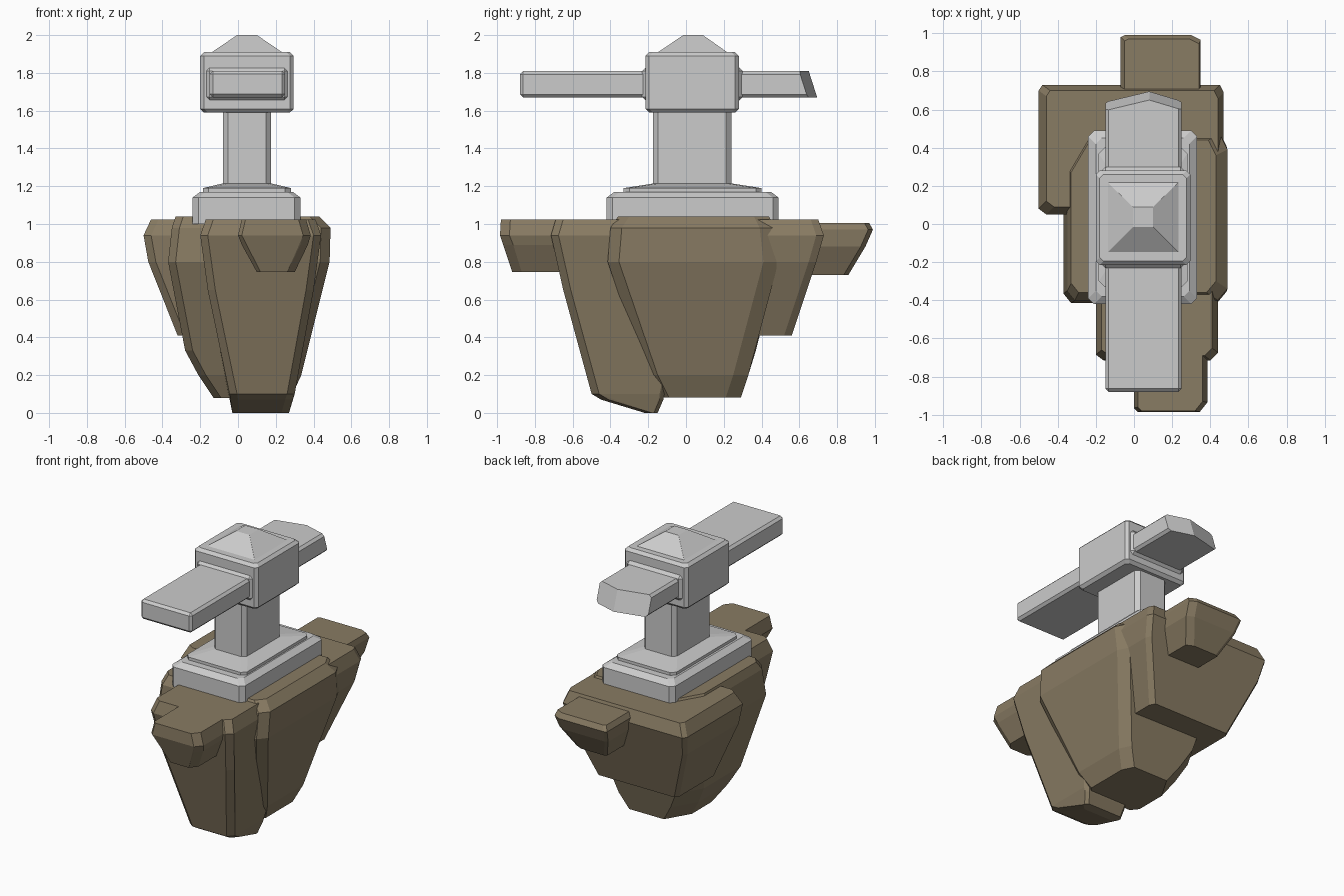
import bpy, bmesh
from mathutils import Vector


def finish(bm, name, mat=None):
    bmesh.ops.recalc_face_normals(bm, faces=bm.faces)
    me = bpy.data.meshes.new(name)
    bm.to_mesh(me)
    bm.free()
    ob = bpy.data.objects.new(name, me)
    bpy.context.collection.objects.link(ob)
    if mat:
        me.materials.append(mat)
    return ob


def ring(bm, z, x0, x1, y0, y1, cuts):
    # rectangle with cut corners, cuts = (dx, dy) for SW, SE, NE, NW
    (a, b), (c, d), (e, f), (g, h) = cuts
    pts = [(x0, y0 + b), (x0 + a, y0), (x1 - c, y0), (x1, y0 + d),
           (x1, y1 - f), (x1 - e, y1), (x0 + g, y1), (x0, y1 - h)]
    return [bm.verts.new((x, y, z)) for x, y in pts]


def loft(name, rings, cut):
    bm = bmesh.new()
    loops = [ring(bm, *r, [(cut, cut)] * 4) for r in rings]
    for lo, hi in zip(loops, loops[1:]):
        for i in range(8):
            j = (i + 1) % 8
            bm.faces.new((lo[i], lo[j], hi[j], hi[i]))
    bm.faces.new(loops[0][::-1])
    bm.faces.new(loops[-1])
    return finish(bm, name)


def rock(name, rings, cuts):
    bm = bmesh.new()
    for r in rings:
        ring(bm, *r, cuts)
    res = bmesh.ops.convex_hull(bm, input=bm.verts)
    loose = [v for v in bm.verts if not v.link_faces]
    bmesh.ops.delete(bm, geom=loose, context='VERTS')
    bmesh.ops.dissolve_limit(bm, angle_limit=0.06, verts=bm.verts, edges=bm.edges)
    return finish(bm, name, stone)


stone = bpy.data.materials.new("stone")
stone.diffuse_color = (0.25, 0.2, 0.125, 1)

# Rock chunks
rock("rock_core", [
    (1.04, -0.33, 0.43, -0.36, 0.44), (0.98, -0.35, 0.49, -0.40, 0.47),
    (0.80, -0.37, 0.485, -0.415, 0.49), (0.33, -0.28, 0.37, -0.26, 0.37),
    (0.20, -0.21, 0.335, -0.21, 0.33), (0.08, -0.13, 0.28, -0.15, 0.29)],
    [(0.04, 0.05), (0.05, 0.06), (0.04, 0.08), (0.1, 0.17)])
rock("rock_front", [
    (1.025, -0.17, 0.41, -0.69, 0.0), (0.94, -0.20, 0.44, -0.715, 0.0),
    (0.65, -0.16, 0.40, -0.65, 0.0), (0.10, -0.045, 0.30, -0.50, -0.12),
    (0.07, -0.04, 0.29, -0.45, -0.12), (0.0, -0.03, 0.27, -0.22, -0.15)],
    [(0.04, 0.03), (0.04, 0.04), (0.02, 0.02), (0.02, 0.02)])
rock("rock_back", [
    (1.025, -0.46, 0.44, 0.09, 0.70), (0.94, -0.50, 0.47, 0.05, 0.73),
    (0.80, -0.475, 0.45, 0.06, 0.69), (0.41, -0.32, 0.31, 0.12, 0.56)],
    [(0.04, 0.03), (0.03, 0.03), (0.02, 0.04), (0.02, 0.03)])
rock("rock_front_ledge", [
    (1.025, 0.02, 0.36, -0.98, -0.60), (0.94, 0.0, 0.385, -0.985, -0.60),
    (0.89, 0.02, 0.37, -0.965, -0.60), (0.745, 0.10, 0.30, -0.92, -0.60)],
    [(0.02, 0.02), (0.04, 0.05), (0.01, 0.01), (0.01, 0.01)])
rock("rock_back_ledge", [
    (1.005, -0.05, 0.34, 0.60, 0.97), (0.97, -0.07, 0.35, 0.60, 0.99),
    (0.88, -0.05, 0.34, 0.60, 0.95), (0.73, 0.02, 0.27, 0.60, 0.86)],
    [(0.01, 0.01), (0.01, 0.01), (0.05, 0.025), (0.02, 0.01)])

# Plinth with stepped, sloping top
loft("plinth", [
    (1.0, -0.24, 0.33, -0.42, 0.49), (1.14, -0.24, 0.33, -0.42, 0.49),
    (1.17, -0.20, 0.29, -0.38, 0.45), (1.17, -0.185, 0.28, -0.33, 0.40),
    (1.19, -0.185, 0.28, -0.33, 0.40), (1.215, -0.08, 0.175, -0.17, 0.24)], 0.03)

# Column
loft("column", [(1.18, -0.08, 0.175, -0.175, 0.24),
                (1.62, -0.08, 0.175, -0.175, 0.24)], 0.027)

# Head block with its pyramid cap
loft("head_block", [
    (1.59, -0.18, 0.275, -0.195, 0.26), (1.61, -0.2, 0.295, -0.215, 0.28),
    (1.89, -0.2, 0.295, -0.215, 0.28), (1.91, -0.18, 0.275, -0.195, 0.26)], 0.02)
loft("head_cap", [(1.905, -0.145, 0.24, -0.155, 0.225),
                  (2.0, -0.005, 0.1, -0.015, 0.09)], 0.001)


# Beam and its collar, bevelled boxes
def box(x0, x1, y0, y1, z0, z1, bevel):
    bm = bmesh.new()
    bmesh.ops.create_cube(bm, size=1)
    for v in bm.verts:
        v.co = ((x0 + x1) / 2 + v.co.x * (x1 - x0), (y0 + y1) / 2 + v.co.y * (y1 - y0),
                (z0 + z1) / 2 + v.co.z * (z1 - z0))
    bmesh.ops.bevel(bm, geom=bm.edges[:], offset=bevel, segments=1, affect='EDGES')
    return bm


finish(box(-0.17, 0.265, -0.232, 0.3, 1.653, 1.83, 0.02), "beam_collar")
beam = box(-0.15, 0.25, -0.88, 0.9, 1.67, 1.81, 0.017)
# Broken back end: two slanted cuts meeting in a ridge
for slope in (-0.24, 0.3):
    cut = bmesh.ops.bisect_plane(
        beam, geom=beam.verts[:] + beam.edges[:] + beam.faces[:],
        plane_co=Vector((0.08, 0.65, 1.81)), plane_no=Vector((slope, 1, 0.32)).normalized(),
        clear_outer=True)
    rim = [g for g in cut["geom_cut"] if isinstance(g, bmesh.types.BMEdge)]
    bmesh.ops.holes_fill(beam, edges=beam.edges[:], sides=0)
finish(beam, "beam")
